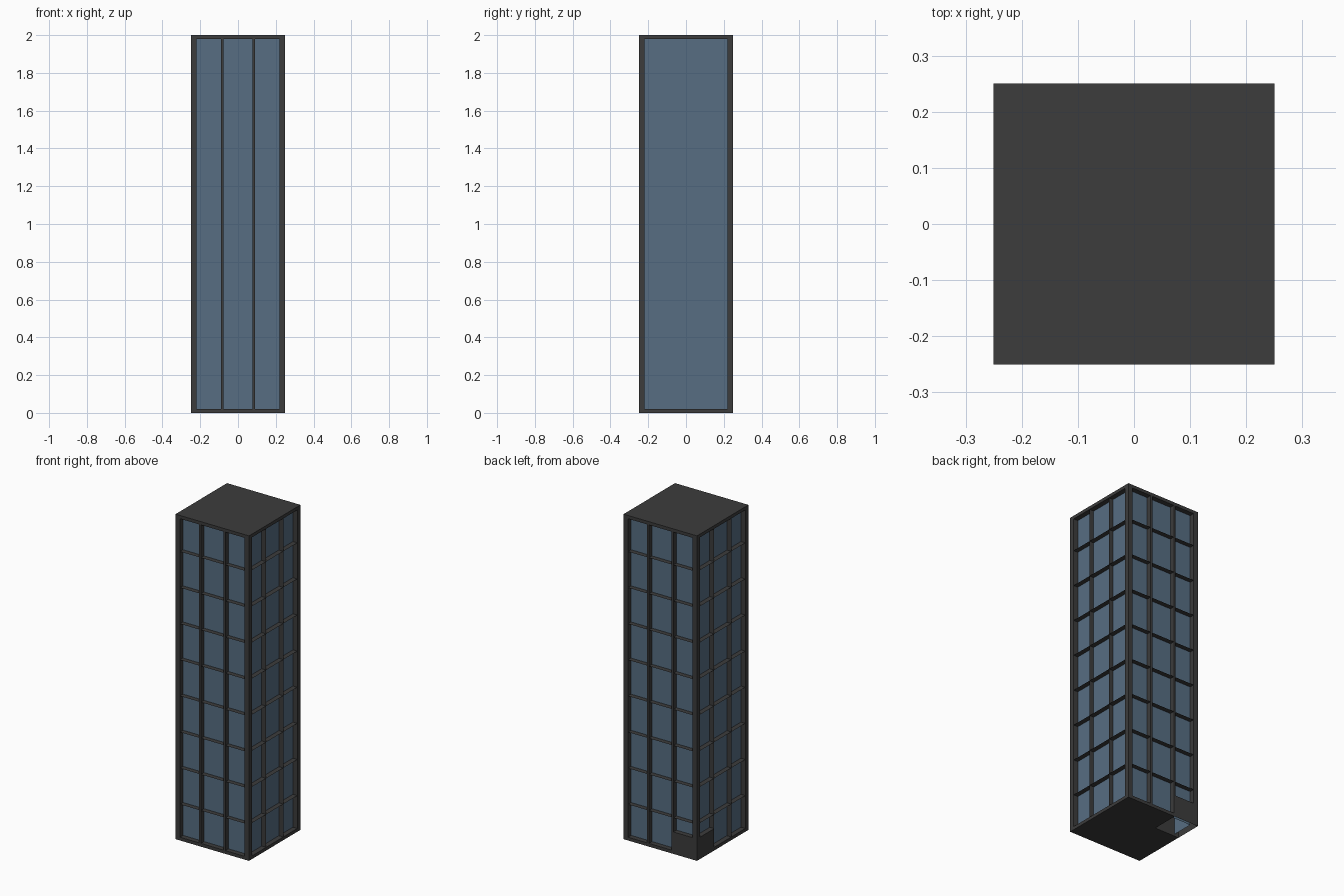
import bpy

if "Cube" in bpy.data.objects:
    bpy.data.objects.remove(bpy.data.objects["Cube"])

R, H = 0.25, 2.0          # half width, height
G = 0.22                  # glass plane offset
BAY = 1 / 12              # mullion offset from centre
ROWS = 9
CORE = 0.135              # height of the corner box


def material(name, rgb):
    m = bpy.data.materials.new(name)
    m.diffuse_color = (*rgb, 1)
    m.use_nodes = True
    m.node_tree.nodes["Principled BSDF"].inputs["Base Color"].default_value = m.diffuse_color
    return m


DARK = material("dark_metal", (0.045, 0.045, 0.045))
GLASS = material("blue_glass", (0.095, 0.155, 0.225))


def mesh(name, verts, faces, mat):
    me = bpy.data.meshes.new(name)
    me.from_pydata(verts, [], faces)
    me.materials.append(mat)
    ob = bpy.data.objects.new(name, me)
    bpy.context.collection.objects.link(ob)
    return ob


def box(name, lo, hi, mat=DARK, bottom=True):
    v = [(x, y, z) for z in (lo[2], hi[2])
         for x, y in ((lo[0], lo[1]), (hi[0], lo[1]), (hi[0], hi[1]), (lo[0], hi[1]))]
    f = [(4, 5, 6, 7)] + [(i, (i + 1) % 4, (i + 1) % 4 + 4, i + 4) for i in range(4)]
    if bottom:
        f.append((3, 2, 1, 0))
    return mesh(name, v, f, mat)


def square(r, z):
    return [(-r, -r, z), (r, -r, z), (r, r, z), (-r, r, z)]


SIDES = [(i, (i + 1) % 4, (i + 1) % 4 + 4, i + 4) for i in range(4)]

# Glass skin on all four sides
mesh("glass_skin", square(G, 0.01) + square(G, H - 0.01), SIDES, GLASS)

# Roof slab, and L-shaped base that leaves the back left corner open
box("roof_slab", (-R, -R, H - 0.02), (R, R, H))
outline = [(-R, -R), (R, -R), (R, R), (-BAY, R), (-BAY, BAY), (-R, BAY)]
n = len(outline)
mesh("base_slab", [(x, y, z) for z in (0, 0.02) for x, y in outline],
     [tuple(reversed(range(n))), tuple(range(n, 2 * n))]
     + [(i, (i + 1) % n, (i + 1) % n + n, i + n) for i in range(n)], DARK)

# Corner box, open underneath
box("corner_box", (-R, BAY, 0), (-BAY, R, CORE), bottom=False)

# Corner posts
for sx in (-1, 1):
    for sy in (-1, 1):
        z0 = CORE if (sx, sy) == (-1, 1) else 0.01
        xs, ys = sorted((sx * G, sx * R)), sorted((sy * G, sy * R))
        box("corner_post", (xs[0], ys[0], z0), (xs[1], ys[1], H - 0.01))

# Vertical mullions: solid bars front and back, thin fins on the sides
for s in (-1, 1):
    for p in (-BAY, BAY):
        ys = sorted((s * G, s * R))
        box("front_back_mullion", (p - 0.006, ys[0], 0.01), (p + 0.006, ys[1], H - 0.01))
        mesh("side_fin", [(s * G, p, 0.01), (s * R, p, 0.01),
                          (s * R, p, H - 0.01), (s * G, p, H - 0.01)], [(0, 1, 2, 3)], DARK)

# Thin horizontal ledges around the tower at each floor
for k in range(1, ROWS):
    z = k * H / ROWS
    mesh("floor_ledge", square(R, z) + square(G, z), SIDES, DARK)
